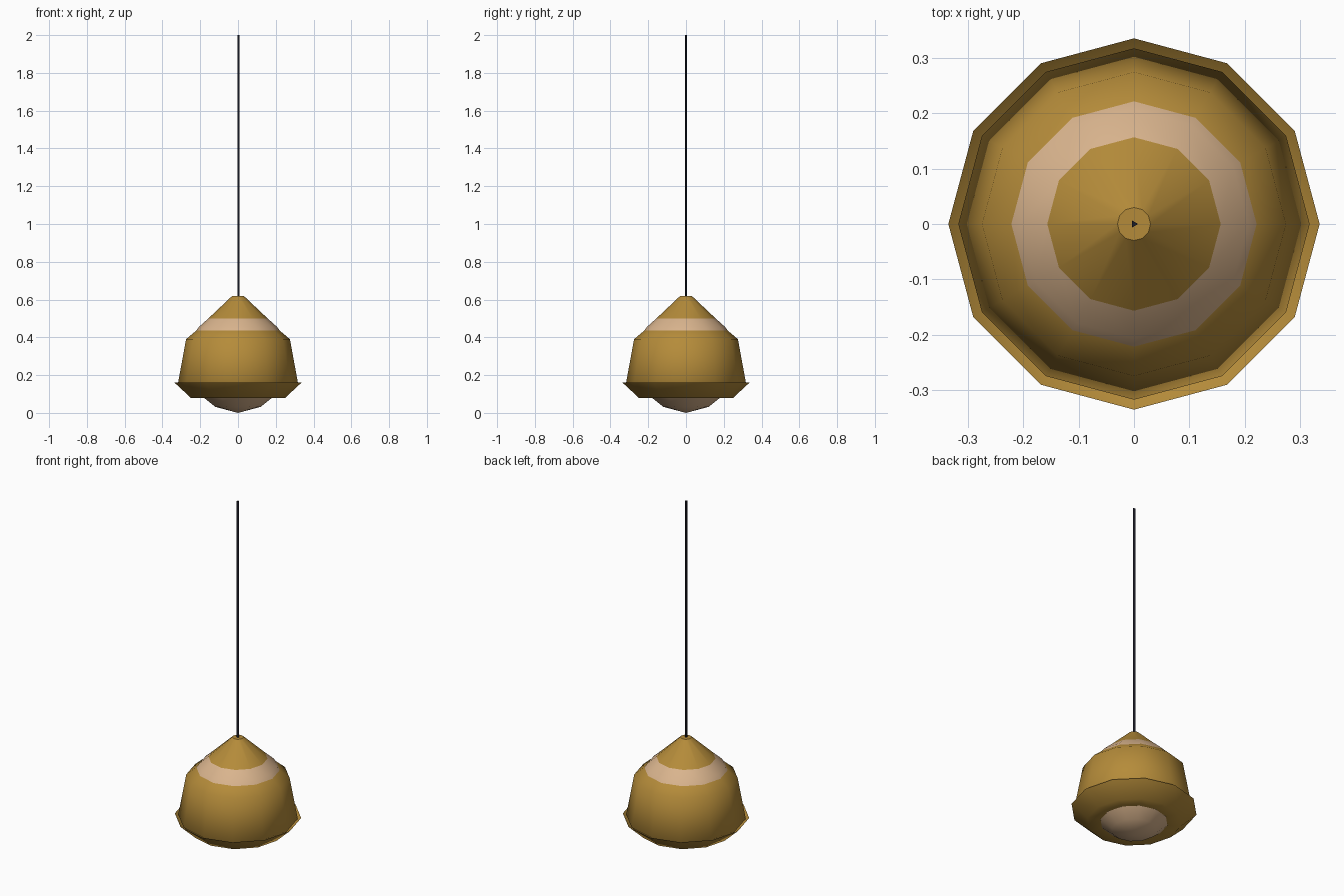
import bpy
import bmesh
import math

SIDES = 12

cube = bpy.data.objects.get("Cube")
if cube:
    bpy.data.objects.remove(cube, do_unlink=True)


def material(name, rgb):
    mat = bpy.data.materials.new(name)
    mat.use_nodes = True
    color = (*rgb, 1.0)
    mat.diffuse_color = color
    mat.node_tree.nodes["Principled BSDF"].inputs["Base Color"].default_value = color
    return mat


def lathe(name, profile, mat, angle, sides=SIDES):
    """Turn a list of (radius, height) points, top to bottom, around the z axis."""
    bm = bmesh.new()
    rings = []
    for radius, z in profile:
        count = sides if radius > 0 else 1
        rings.append([bm.verts.new((radius * math.cos(math.tau * i / sides),
                                    radius * math.sin(math.tau * i / sides), z))
                      for i in range(count)])
    for upper, lower in zip(rings, rings[1:]):
        for i in range(sides):
            j = (i + 1) % sides
            corners = [upper[i % len(upper)], lower[i % len(lower)],
                       lower[j % len(lower)], upper[j % len(upper)]]
            bm.faces.new(list(dict.fromkeys(corners)))
    mesh = bpy.data.meshes.new(name)
    bm.to_mesh(mesh)
    bm.free()
    mesh.materials.append(mat)
    obj = bpy.data.objects.new(name, mesh)
    bpy.context.collection.objects.link(obj)
    bpy.ops.object.select_all(action='DESELECT')
    obj.select_set(True)
    bpy.context.view_layer.objects.active = obj
    bpy.ops.object.shade_smooth_by_angle(angle=math.radians(angle))
    return obj


gold = material("gold", (0.46, 0.26, 0.042))
cream = material("cream", (0.70, 0.46, 0.27))
black = material("cable_black", (0.010, 0.010, 0.018))

# Hanging cable
lathe("cable", [(0, 2), (0.0075, 2), (0.0075, 0.61), (0, 0.61)], black, 30, sides=3)

# Cone cap with a small flat top
lathe("cap", [(0, 0.62), (0.03, 0.62), (0.157, 0.5)], gold, 40)

# Pale glass band between cap and shade
lathe("upper_band", [(0.157, 0.5), (0.207, 0.455), (0.222, 0.435)], cream, 40)

# Shade body, curving in under its widest point
lathe("shade", [(0.222, 0.435), (0.275, 0.39), (0.318, 0.155),
                (0.25, 0.083), (0.17, 0.083)], gold, 70)

# Open flared lip around the bottom of the shade
lathe("lower_lip", [(0.336, 0.16), (0.25, 0.08), (0.17, 0.08)], gold, 70)

# Pale glass dome underneath
lathe("lower_dome", [(0.18, 0.08), (0.12, 0.032), (0, 0)], cream, 60)
